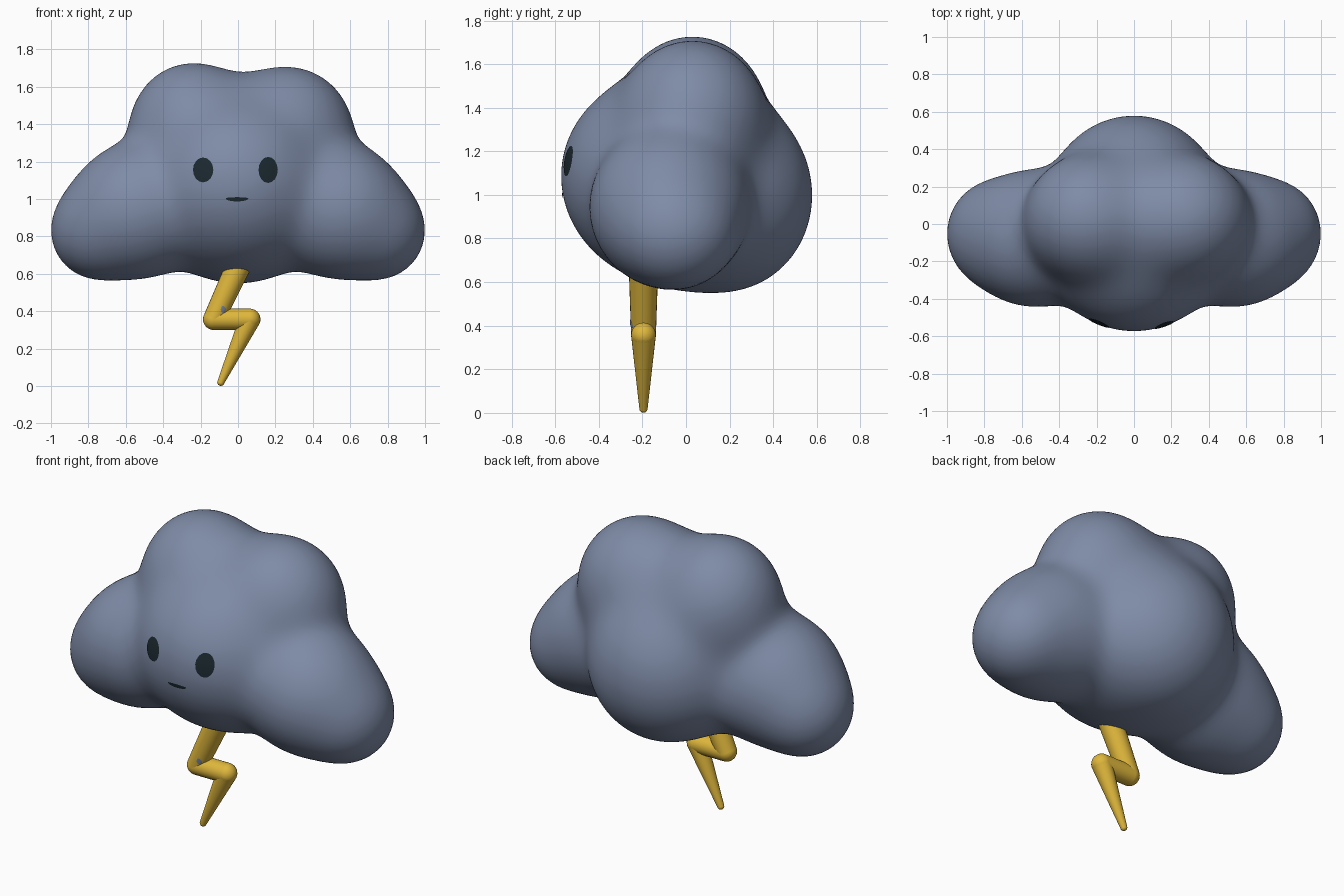
import bpy, bmesh, math
from mathutils import Vector

if "Cube" in bpy.data.objects:
    bpy.data.objects.remove(bpy.data.objects["Cube"], do_unlink=True)


def make_material(name, rgb):
    m = bpy.data.materials.new(name)
    m.use_nodes = True
    m.diffuse_color = (*rgb, 1)
    bsdf = next(n for n in m.node_tree.nodes if n.type == 'BSDF_PRINCIPLED')
    bsdf.inputs["Base Color"].default_value = (*rgb, 1)
    bsdf.inputs["Roughness"].default_value = 0.7
    return m


storm_blue = make_material("storm blue", (0.21, 0.26, 0.385))
yellow = make_material("lightning yellow", (0.74, 0.475, 0.045))
dark = make_material("face dark", (0.011, 0.022, 0.029))


def finish(bm, name, material):
    bmesh.ops.recalc_face_normals(bm, faces=bm.faces[:])
    for f in bm.faces:
        f.smooth = True
    mesh = bpy.data.meshes.new(name)
    bm.to_mesh(mesh)
    bm.free()
    mesh.materials.append(material)
    obj = bpy.data.objects.new(name, mesh)
    bpy.context.collection.objects.link(obj)
    return obj


# Cloud: rounded puffs (centre, radii) softly blended into one skin
puffs = [
    ((0, 0.20, 1.0), (0.41, 0.375, 0.42)),       # back
    ((0, -0.15, 1.09), (0.45, 0.42, 0.43)),      # face
    ((0, 0, 0.90), (0.42, 0.36, 0.305)),         # underside
    ((0, 0.03, 1.30), (0.30, 0.28, 0.30)),       # crown filler
    ((-0.25, 0.03, 1.37), (0.325, 0.325, 0.35)),
    ((0.27, 0.03, 1.35), (0.34, 0.325, 0.35)),
]
for s in (-1, 1):
    puffs.append(((s * 0.54, -0.08, 0.94), (0.35, 0.355, 0.355)))
    puffs.append(((s * 0.765, -0.05, 0.825), (0.225, 0.25, 0.235)))
BLEND = 0.06


def inside(p):
    total = 0
    for c, r in puffs:
        q = math.sqrt(sum(((p[i] - c[i]) / r[i]) ** 2 for i in range(3)))
        total += math.exp((1 - q) * min(r) / BLEND)
    return total > 1


bm = bmesh.new()
bmesh.ops.create_icosphere(bm, subdivisions=6, radius=1)
heart = Vector((0, 0, 1.0))
for v in bm.verts:
    d = v.co.normalized()
    low, high = 0.2, 1.3
    for step in range(14):
        mid = (low + high) / 2
        if inside(heart + d * mid):
            low = mid
        else:
            high = mid
    v.co = heart + d * low
cloud = finish(bm, "cloud", storm_blue)

# Lightning bolt: tapered rods with ball joints
bm = bmesh.new()
BOLT_Y = -0.195
path = [((0.02, 0.68), 0.068), ((-0.13, 0.357), 0.057),
        ((0.063, 0.357), 0.057), ((-0.092, 0.02), 0.019)]
joints = [(Vector((x, BOLT_Y, z)), r) for (x, z), r in path]
for p, r in joints:
    ball = bmesh.ops.create_uvsphere(bm, u_segments=24, v_segments=16, radius=r)
    bmesh.ops.translate(bm, verts=ball["verts"], vec=p)
for (a, ra), (b, rb) in zip(joints, joints[1:]):
    axis = b - a
    rod = bmesh.ops.create_cone(bm, segments=24, cap_ends=False, radius1=ra,
                                radius2=rb, depth=axis.length)
    turn = axis.to_track_quat('Z', 'Y')
    for v in rod["verts"]:
        v.co = turn @ v.co + (a + b) / 2
bolt = finish(bm, "lightning_bolt", yellow)
bpy.context.view_layer.update()


# Painted details: thin discs laid onto a surface from the front
def decal(name, target, x, z, rx, rz, material, flat_top=False):
    bm = bmesh.new()

    def point(u, w):
        if flat_top:
            w = w if w < 0 else w * 0.4
        px, pz = x + u * rx, z + w * rz
        ok, hit, normal, _ = target.ray_cast(Vector((px, -2, pz)), Vector((0, 1, 0)))
        return bm.verts.new(hit + normal * 0.004)

    n, rings = 16, 4
    centre = point(0, 0)
    last = None
    for k in range(1, rings + 1):
        ring = [point(k / rings * math.cos(math.tau * i / n),
                      k / rings * math.sin(math.tau * i / n)) for i in range(n)]
        for i in range(n):
            j = (i + 1) % n
            if last:
                bm.faces.new((last[i], ring[i], ring[j], last[j]))
            else:
                bm.faces.new((centre, ring[i], ring[j]))
        last = ring
    obj = finish(bm, name, material)
    # Face the plate outward
    if obj.data.polygons[0].normal.y > 0:
        obj.data.flip_normals()


decal("right_eye", cloud, -0.185, 1.155, 0.054, 0.066, dark)
decal("left_eye", cloud, 0.16, 1.155, 0.051, 0.069, dark)
decal("mouth", cloud, -0.005, 1.004, 0.061, 0.016, dark, flat_top=True)
decal("bolt_speck", bolt, -0.08, 0.41, 0.013, 0.019, storm_blue)
